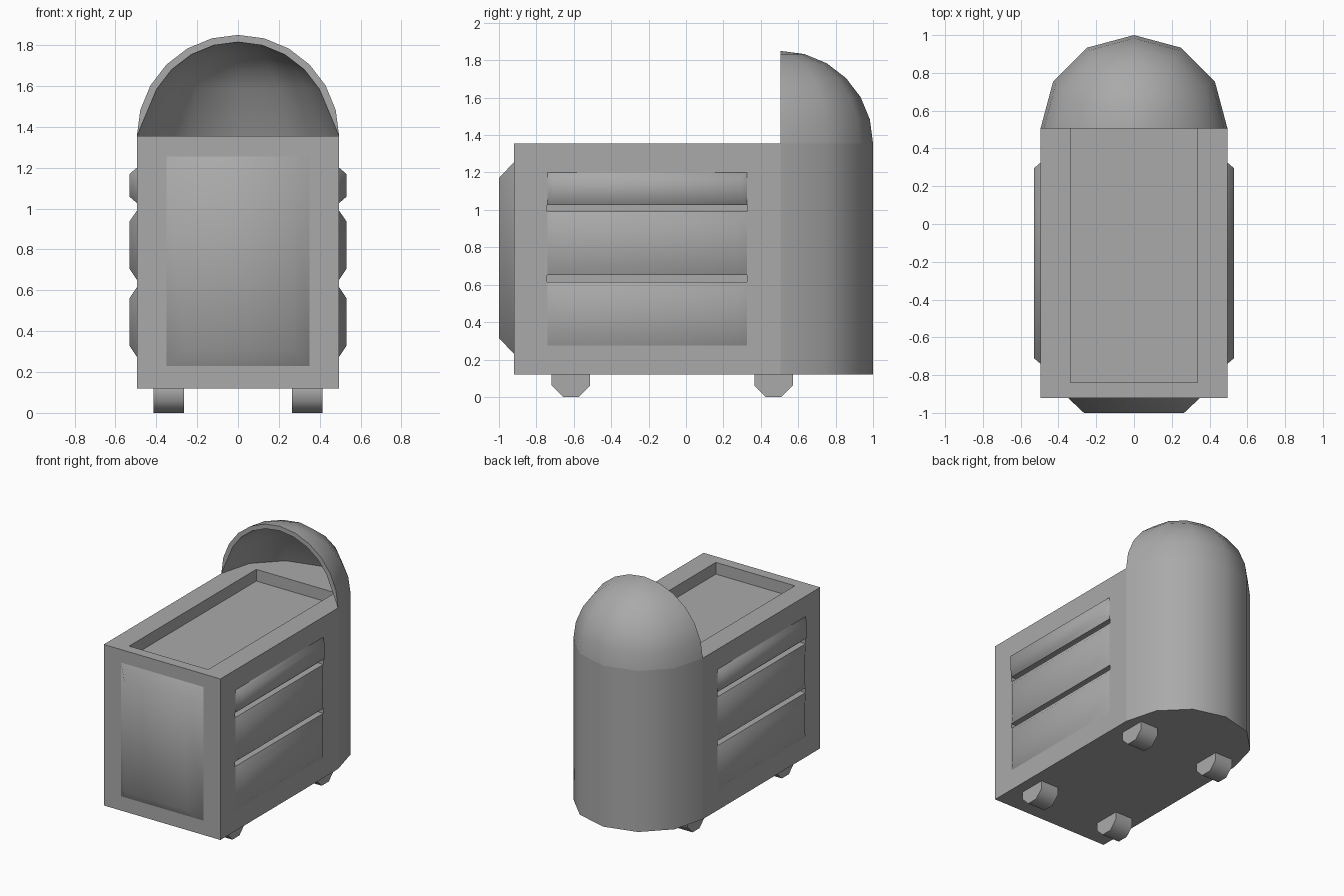
import bpy, bmesh, math
from math import sin, cos, radians

if "Cube" in bpy.data.objects:
    bpy.data.objects.remove(bpy.data.objects["Cube"], do_unlink=True)

grey = bpy.data.materials.new("plain_grey")
grey.use_nodes = True
COLOUR = (0.4, 0.4, 0.4, 1)
grey.diffuse_color = COLOUR
grey.node_tree.nodes["Principled BSDF"].inputs["Base Color"].default_value = COLOUR

HALF, FRONT, BACK = 0.495, -0.92, 0.505
LOW, TOP = 0.12, 1.355


def finish(name, bm, smooth=None):
    bmesh.ops.recalc_face_normals(bm, faces=bm.faces)
    mesh = bpy.data.meshes.new(name)
    bm.to_mesh(mesh)
    bm.free()
    obj = bpy.data.objects.new(name, mesh)
    bpy.context.collection.objects.link(obj)
    mesh.materials.append(grey)
    if smooth:
        shade(obj, smooth)
    return obj


def activate(obj):
    bpy.ops.object.select_all(action='DESELECT')
    obj.select_set(True)
    bpy.context.view_layer.objects.active = obj


def shade(obj, angle):
    activate(obj)
    bpy.ops.object.shade_smooth_by_angle(angle=radians(angle))


def prism(bm, outline, offset):
    """Extrude a closed outline of points along an offset."""
    face = bm.faces.new([bm.verts.new(p) for p in outline])
    top = bmesh.ops.extrude_face_region(bm, geom=[face], use_keep_orig=True)["geom"]
    bmesh.ops.translate(bm, vec=offset,
                        verts=[v for v in top if isinstance(v, bmesh.types.BMVert)])


def box(bm, x0, x1, y0, y1, z0, z1):
    prism(bm, [(x0, y0, z0), (x1, y0, z0), (x1, y1, z0), (x0, y1, z0)], (0, 0, z1 - z0))


def cut(obj, cutter):
    activate(obj)
    mod = obj.modifiers.new("cut", 'BOOLEAN')
    mod.operation, mod.solver, mod.object = 'DIFFERENCE', 'EXACT', cutter
    bpy.ops.object.modifier_apply(modifier=mod.name)


def raised_panel(name, place, u, v, height, inset):
    """Bevelled plate; place maps (u, v, height) to model space."""
    bm = bmesh.new()
    rings = []
    for h, d in ((0, 0), (height, inset)):
        corners = ((u[0] + d, v[0] + d), (u[1] - d, v[0] + d),
                   (u[1] - d, v[1] - d), (u[0] + d, v[1] - d))
        rings.append([bm.verts.new(place(a, b, h)) for a, b in corners])
    low, high = rings
    bm.faces.new(low[::-1])
    bm.faces.new(high)
    for i in range(4):
        j = (i + 1) % 4
        bm.faces.new((low[i], low[j], high[j], high[i]))
    return finish(name, bm, 75)


# Main cabinet and rounded rear base
bm = bmesh.new()
box(bm, -HALF, HALF, FRONT, BACK, LOW, TOP)
cabinet = finish("cabinet", bm)

bm = bmesh.new()
arc = [radians(30 * i) for i in range(7)]
prism(bm, [(HALF * cos(a), BACK + HALF * sin(a), LOW) for a in arc], (0, 0, TOP - LOW))
rear_base = finish("rear_base", bm)

# Sunken tray in the top, and slots between the drawers
bm = bmesh.new()
box(bm, -0.335, 0.335, -0.84, 0.70, TOP - 0.09, TOP + 0.2)
tray_cutter = finish("tray_cutter", bm)
bm = bmesh.new()
for z in (0.615, 0.99):
    for side in (-1, 1):
        x0, x1 = sorted((side * 0.42, side * 0.6))
        box(bm, x0, x1, -0.743, 0.327, z, z + 0.037)
slot_cutter = finish("slot_cutter", bm)

cut(cabinet, tray_cutter)
cut(cabinet, slot_cutter)
cut(rear_base, tray_cutter)
for cutter in (tray_cutter, slot_cutter):
    bpy.data.objects.remove(cutter, do_unlink=True)
shade(rear_base, 35)

# Open quarter-dome hood: outer skin, inner skin and flat rim
bm = bmesh.new()
INNER = 0.46
profile = [(HALF, a) for a in range(90, -1, -15)] + [(INNER, a) for a in range(30, 91, 15)]
columns = []
for m in arc:
    columns.append([bm.verts.new((r * cos(radians(a)) * cos(m),
                                  BACK + r * cos(radians(a)) * sin(m),
                                  TOP + r * sin(radians(a)))) for r, a in profile])
for left, right in zip(columns, columns[1:]):
    for i in range(len(profile) - 1):
        bm.faces.new((left[i], right[i], right[i + 1], left[i + 1]))
bmesh.ops.remove_doubles(bm, verts=bm.verts, dist=0.0005)
bmesh.ops.holes_fill(bm, edges=[e for e in bm.edges if e.is_boundary], sides=0)
finish("hood", bm, 40)

# Front panel
raised_panel("front_panel", lambda u, v, h: (u, FRONT - h, v),
             (-0.35, 0.35), (0.23, 1.255), 0.08, 0.085)

# Three drawers on each side
drawers = {"lower": (0.275, 0.615, 0.052), "middle": (0.652, 0.99, 0.052),
           "upper": (1.027, 1.20, 0.03)}
for side, label in ((-1, "right"), (1, "left")):
    for level, (z0, z1, inset) in drawers.items():
        raised_panel(f"{label}_{level}_drawer",
                     lambda u, v, h: (side * (HALF + h), u, v),
                     (-0.74, 0.325), (z0, z1), 0.035, inset)

# Four eight-sided wheels
for side, label in ((-1, "right"), (1, "left")):
    for y, end in ((-0.615, "front"), (0.468, "rear")):
        bm = bmesh.new()
        radius = 0.103 / cos(radians(22.5))
        ring = [radians(22.5 + 45 * i) for i in range(8)]
        prism(bm, [(side * 0.265, y + radius * cos(a), 0.103 + radius * sin(a))
                   for a in ring], (side * 0.148, 0, 0))
        finish(f"{end}_{label}_wheel", bm, 50)
